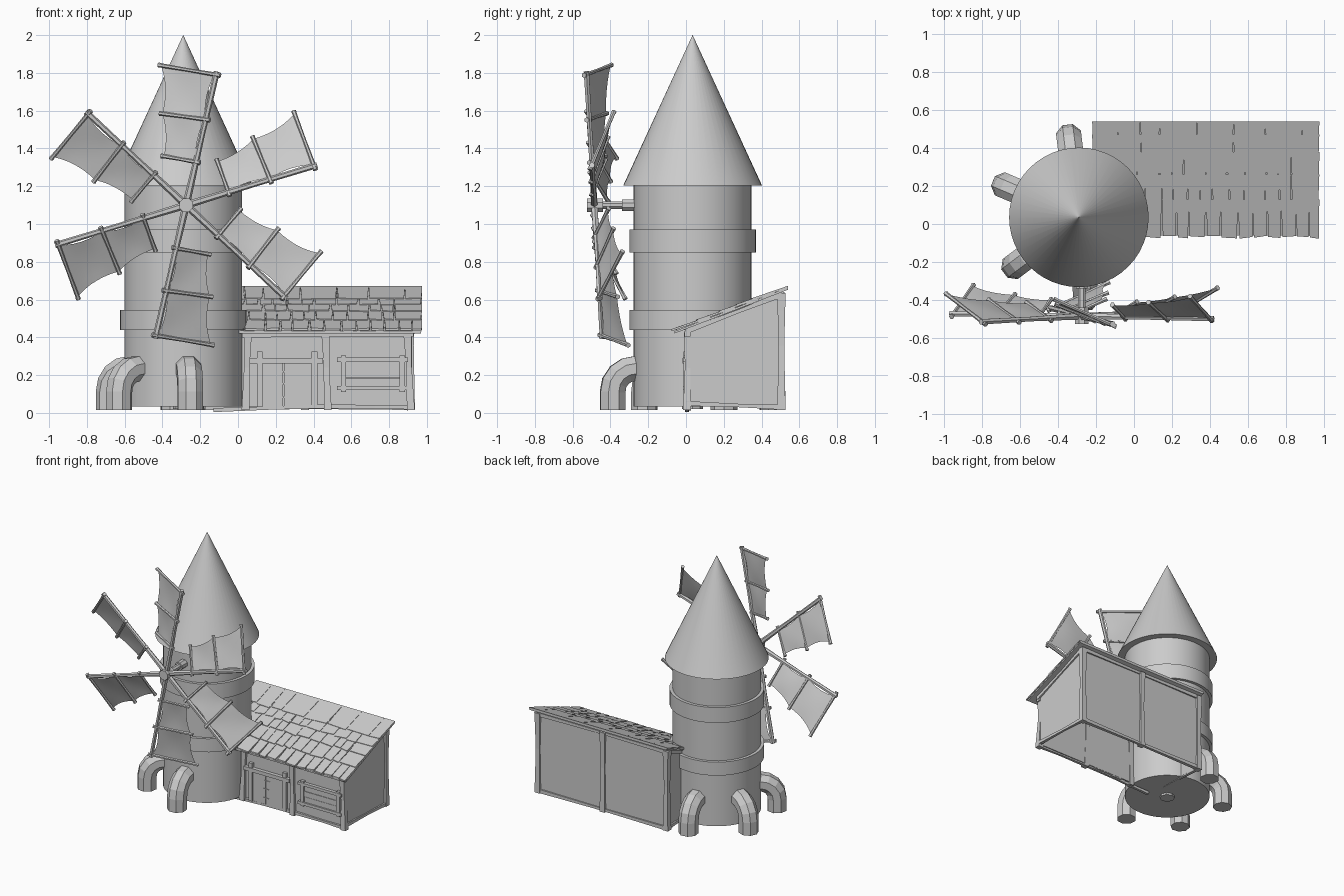
import bpy, bmesh, math, random
from mathutils import Vector as V

if "Cube" in bpy.data.objects:
    bpy.data.objects.remove(bpy.data.objects["Cube"])

random.seed(4)
TX, TY = -0.29, 0.035          # tower axis
HX, HZ = -0.275, 1.10          # sail hub


def finish(name, bm, smooth=False):
    bmesh.ops.recalc_face_normals(bm, faces=bm.faces)
    me = bpy.data.meshes.new(name)
    bm.to_mesh(me)
    bm.free()
    ob = bpy.data.objects.new(name, me)
    bpy.context.collection.objects.link(ob)
    if smooth:
        bpy.context.view_layer.objects.active = ob
        ob.select_set(True)
        bpy.ops.object.shade_smooth_by_angle(angle=math.radians(35))
        ob.select_set(False)
    return ob


def sweep(bm, pts, radii, sides, ref):
    """Sweep a regular polygon along a path, capped at both ends."""
    pts, rings = [V(p) for p in pts], []
    for i, p in enumerate(pts):
        t = (pts[min(i + 1, len(pts) - 1)] - pts[max(i - 1, 0)]).normalized()
        b = t.cross(V(ref)).normalized()
        n = b.cross(t)
        r = radii[i] / math.cos(math.pi / sides)
        rings.append([bm.verts.new(p + r * (math.cos(a) * n + math.sin(a) * b))
                      for a in [(k + .5) * 2 * math.pi / sides for k in range(sides)]])
    for A, B in zip(rings, rings[1:]):
        for k in range(sides):
            j = (k + 1) % sides
            bm.faces.new((A[k], A[j], B[j], B[k]))
    bm.faces.new(rings[0])
    bm.faces.new(rings[-1])


def lathe(name, prof, n=48):
    """Revolve (radius, z) profile about the tower axis."""
    bm = bmesh.new()
    rings = [[bm.verts.new((TX + r * math.cos(2 * math.pi * k / n),
                            TY + r * math.sin(2 * math.pi * k / n), z)) for k in range(n)]
             for r, z in prof]
    for A, B in zip(rings, rings[1:]):
        for k in range(n):
            j = (k + 1) % n
            bm.faces.new((A[k], A[j], B[j], B[k]))
    bm.faces.new(rings[0])
    bm.faces.new(rings[-1])
    bmesh.ops.remove_doubles(bm, verts=bm.verts, dist=1e-5)
    return finish(name, bm, True)


def prism(bm, lo, hi):
    """Join two matching quads into a solid."""
    a, b = [bm.verts.new(p) for p in lo], [bm.verts.new(p) for p in hi]
    bm.faces.new(a)
    bm.faces.new(b)
    for k in range(4):
        j = (k + 1) % 4
        bm.faces.new((a[k], a[j], b[j], b[k]))


def box(bm, x0, x1, y0, y1, z0, z1):
    q = [(x0, y0), (x1, y0), (x1, y1), (x0, y1)]
    prism(bm, [(x, y, z0) for x, y in q], [(x, y, z1) for x, y in q])


# tower, bands and conical cap
lathe("tower_wall", [(.312, .035), (.312, 1.22)])
lathe("lower_band", [(.335, .44), (.335, .545)])
lathe("upper_band", [(.335, .85), (.335, .97)])
lathe("cone_roof", [(.367, 1.205), (.0005, 2.0)])
lathe("drain_cap", [(.055, .02), (.055, .05)], 8)

# four octagonal elbow pipes round the base
for deg in (97, 157, 217, 275):
    a = math.radians(deg)
    path = [(.425, .015), (.425, .11)]
    path += [(.305 + .12 * math.cos(q), .115 + .12 * math.sin(q))
             for q in [math.radians(d) for d in (22, 45, 68)]] + [(.30, .235), (.22, .235)]
    bm = bmesh.new()
    sweep(bm, [(TX + r * math.cos(a), TY + r * math.sin(a), z) for r, z in path],
          [.066] * len(path), 8, (-math.sin(a), math.cos(a), 0))
    finish("base_pipe", bm)

# axle and hub
bm = bmesh.new()
for y0, y1, r in ((-.25, -.34, .03), (-.33, -.46, .02), (-.44, -.525, .036)):
    sweep(bm, [(HX, y0, HZ), (HX, y1, HZ)], [r, r], 8, (0, 0, 1))
finish("axle_and_hub", bm)


def sail_point(ang, r, t, d):
    z = HZ + r * math.sin(ang) + t * math.cos(ang)
    return V((HX + r * math.cos(ang) - t * math.sin(ang), -.485 - .06 * (z - HZ) + d, z))


# six sails: spar, three crossbars, two pinched cloth panels
BARS = [(.235, .225, .172, .07), (.467, .442, .231, .09), (.71, .69, .295, .13)]
for i in range(6):
    ang = math.radians(17 + 60 * i)
    bm = bmesh.new()
    sweep(bm, [sail_point(ang, r, 0, 0) for r in (.02, .37, .725)], [.017, .012, .014], 6, (0, 1, 0))
    for r0, r1, t, d in BARS:
        s, e = sail_point(ang, r0, -.022, -.014), sail_point(ang, r1, t + .015, d + .005)
        sweep(bm, [s, s.lerp(e, .1), s.lerp(e, .5), s.lerp(e, .94), e],
              [.012, .010, .008, .010, .012], 6, (0, 1, 0))
    finish("sail_frame", bm)
    bm = bmesh.new()
    N = 6
    for A, B in zip(BARS, BARS[1:]):
        c00, c01 = sail_point(ang, A[0], .004, 0), sail_point(ang, A[1], A[2], A[3])
        c10, c11 = sail_point(ang, B[0], .004, 0), sail_point(ang, B[1], B[2], B[3])
        g = []
        for iu in range(N + 1):
            for iv in range(N + 1):
                u, v = iu / N, iv / N
                pu, pv = 4 * u * (1 - u), 4 * v * (1 - v)
                uu = .5 + (u - .5) * (1 - .07 * pv)
                vv = .5 + (v - .5) * (1 - .15 * pu)
                p = c00.lerp(c01, vv).lerp(c10.lerp(c11, vv), uu)
                g.append(bm.verts.new(p + V((0, .008 * pu * pv, 0))))
        for iu in range(N):
            for iv in range(N):
                k = iu * (N + 1) + iv
                bm.faces.new((g[k], g[k + 1], g[k + N + 2], g[k + N + 1]))
    finish("sail_cloth", bm, True)

# shed geometry: lean-to roof line
X0, X1, Y0, Y1 = -.19, .92, .01, .51
SLOPE = .235 / .61


def roof_z(y):
    return .425 + (y + .08) * SLOPE


# shed walls
bm = bmesh.new()
box(bm, X0, X1, Y0, Y0 + .012, .035, roof_z(Y0) - .02)
box(bm, X0, X1, Y1 - .012, Y1, .035, roof_z(Y1) - .02)
for x in (X0, X1 - .012):
    q = [(Y0, .035), (Y1, .035), (Y1, roof_z(Y1) - .02), (Y0, roof_z(Y0) - .02)]
    prism(bm, [(x, y, z) for y, z in q], [(x + .012, y, z) for y, z in q])
finish("shed_walls", bm)


def beam(bm, p, q, w, bow=.7):
    p, q = V(p), V(q)
    ref = (0, 1, 0) if abs((q - p).normalized().y) < .5 else (1, 0, 0)
    sweep(bm, [p, p.lerp(q, .25), p.lerp(q, .55), p.lerp(q, .85), q],
          [w, w * .85, w * bow, w * .9, w * 1.05], 4, ref)


# timber frame: posts thin in the middle, sills and top rails
bm = bmesh.new()
for x, lean in ((.04, .012), (.475, -.012), (.915, -.018)):
    beam(bm, (x, .005, .015), (x + lean, .012, .425), .021)
for x in (-.19, .355, .915):
    beam(bm, (x, .505, .015), (x, .505, .635), .022)
beam(bm, (-.13, .005, .015), (.47, .005, .035), .011)
beam(bm, (.47, .005, .035), (.93, .005, .03), .012)
beam(bm, (.02, .008, .412), (.93, .008, .418), .014)
beam(bm, (X0, .508, .03), (X1, .508, .03), .014)
beam(bm, (X0, .508, .625), (X1, .508, .625), .014)
for x in (X0, X1):
    beam(bm, (x, .0, .05), (x, .51, .03), .013)
    beam(bm, (x, .0, roof_z(0) - .025), (x, .51, roof_z(.51) - .025), .014)
finish("timber_frame", bm)

# door and window
bm = bmesh.new()
box(bm, .10, .13, -.012, .012, .03, .325)
box(bm, .39, .42, -.012, .012, .03, .325)
box(bm, .06, .45, -.018, .012, .262, .29)
finish("door_frame", bm)
bm = bmesh.new()
box(bm, .13, .237, -.002, .02, .025, .262)
box(bm, .243, .39, -.004, .02, .03, .262)
for z in (.08, .15, .215):
    box(bm, .225, .28, -.008, .0, z, z + .007)
finish("door_planks", bm)
bm = bmesh.new()
for x in (.545, .855):
    box(bm, x, x + .028, -.012, .012, .11, .305)
for z in (.12, .27):
    box(bm, .525, .90, -.015, .012, z, z + .022)
finish("window_frame", bm)
bm = bmesh.new()
for k in range(3):
    box(bm, .573, .855, -.003 - .001 * (k % 2), .02, .142 + .043 * k, .183 + .043 * k)
finish("window_shutter", bm)

# roof deck, then overlapping rows of ragged shingles
bm = bmesh.new()
q = [(-.21, -.06), (.97, -.06), (.97, .54), (-.21, .54)]
prism(bm, [(x, y, roof_z(y) - .012) for x, y in q], [(x, y, roof_z(y)) for x, y in q])
finish("roof_deck", bm)
bm = bmesh.new()
ROWS = [-.07, .06, .18, .27, .345]
for i, y0 in enumerate(ROWS):
    y1 = min(y0 + .2, .54)
    x = -.22
    while x < .97:
        w = random.uniform(.06, .12) if i < 4 else random.uniform(.1, .2)
        xe = x + w if x + w < .93 else .975
        a, b = x + random.uniform(.001, .009), xe - random.uniform(.001, .009)
        ya, yb = y0 + random.uniform(-.008, .008), y0 + random.uniform(-.008, .008)
        lo = [(a, ya, roof_z(ya) + .006), (b, yb, roof_z(yb) + .006),
              (xe, y1, roof_z(y1) - .002), (x, y1, roof_z(y1) - .002)]
        prism(bm, lo, [(p[0], p[1], p[2] + .011) for p in lo])
        x = xe
finish("roof_shingles", bm)
